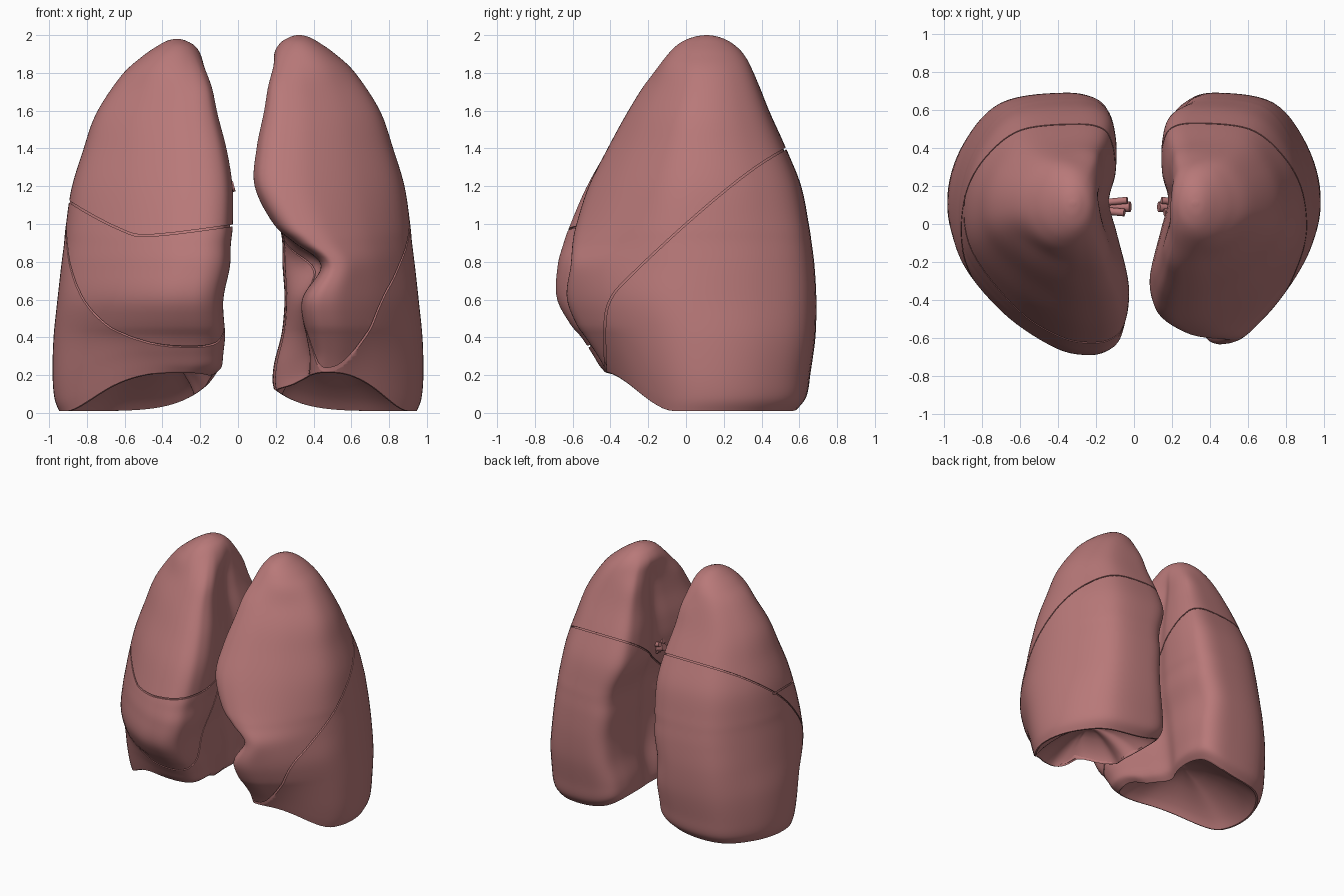
import bpy, bmesh, math
from mathutils import Vector

if "Cube" in bpy.data.objects:
    bpy.data.objects.remove(bpy.data.objects["Cube"], do_unlink=True)

tissue = bpy.data.materials.new("lung_pink")
tissue.use_nodes = True
tissue.diffuse_color = (0.48, 0.19, 0.19, 1)
shader = next(n for n in tissue.node_tree.nodes if n.type == "BSDF_PRINCIPLED")
shader.inputs["Base Color"].default_value = tissue.diffuse_color
shader.inputs["Roughness"].default_value = 0.6


def step(a, b, x):
    t = min(1, max(0, (x - a) / (b - a)))
    return t * t * (3 - 2 * t)


def spline(pts, n, closed=False):
    """Catmull-Rom through tuples, n samples per span."""
    c, out = len(pts), []
    pick = (lambda i: pts[i % c]) if closed else (lambda i: pts[min(c - 1, max(0, i))])
    for i in range(c if closed else c - 1):
        q = [pick(i + k) for k in (-1, 0, 1, 2)]
        for j in range(n):
            t = j / n
            out.append(tuple(
                0.5 * (2 * b + (d - a) * t + (2 * a - 5 * b + 4 * d - e) * t * t
                       + (3 * b - a - 3 * d + e) * t ** 3)
                for a, b, d, e in zip(*q)))
    return out if closed else out + [pts[-1]]


def make_object(name, bm):
    bmesh.ops.recalc_face_normals(bm, faces=bm.faces[:])
    mesh = bpy.data.meshes.new(name)
    bm.to_mesh(mesh)
    bm.free()
    mesh.materials.append(tissue)
    ob = bpy.data.objects.new(name, mesh)
    bpy.context.collection.objects.link(ob)
    return ob


def activate(ob):
    bpy.ops.object.select_all(action="DESELECT")
    ob.select_set(True)
    bpy.context.view_layer.objects.active = ob


# Horizontal outline: (medial to lateral, front to back), both 0..1
OUTLINE = spline([(.2, 0), (.08, .02), (.02, .08), (0, .2), (.07, .42), (.12, .57), (.08, .7),
                  (.08, .86), (.14, .97), (.33, 1), (.7, .96), (.91, .79), (1, .57),
                  (.95, .36), (.7, .16), (.4, .03)], 7, True)

# Height, lateral edge, back edge
SHARED = [(0, .945, .59), (.07, .97, .64), (.2, .98, .66), (.4, .975, .685), (.6, .955, .69),
          (.78, .935, .68), (.9, .92, .665), (1, .91, .65), (1.2, .88, .61), (1.4, .82, .53),
          (1.6, .75, .44), (1.8, .62, .36), (1.9, .515, .305), (1.96, .43, .24),
          (1.99, .375, .175), (2, .335, .12)]
# Medial edge, front edge, notch depth (per side, lower part)
RIGHT = [(.13, -.43, 0), (.09, -.46, 0), (.08, -.5, 0), (.07, -.57, 0), (.08, -.68, 0),
         (.045, -.68, 0), (.04, -.65, 0), (.03, -.615, 0), (.03, -.53, 0), (.06, -.42, 0),
         (.11, -.305, 0), (.15, -.18, 0)]
LEFT = [(.13, -.42, .25), (.12, -.44, .26), (.13, -.48, .25), (.17, -.55, .19), (.19, -.63, .15),
        (.18, -.61, .26), (.18, -.6, .12), (.16, -.58, .03), (.09, -.515, 0), (.1, -.415, 0),
        (.14, -.305, 0), (.17, -.18, 0)]
APEX = [(.185, -.1, 0), (.225, -.03, 0), (.275, .04, 0), (.31, .1, 0)]


def base_height(u, y):
    return 0.01 + 0.21 * step(-.06, -.45, y) + 0.17 * (1 - u) ** 5 * step(-.42, -.1, y)


def lung(name, side, rows, height):
    bm = bmesh.new()
    levels = spline([a + b for a, b in zip(SHARED, rows + APEX)], 6)
    rings = []
    for z, outer, back, inner, front, notch in levels:
        ring = []
        round_off = step(1.7, 1.99, z)
        for u, v in OUTLINE:
            ang = math.atan2(v - .5, u - .5)
            u += (.5 + .5 * math.cos(ang) - u) * round_off
            v += (.5 + .5 * math.sin(ang) - v) * round_off
            x = inner + u * (outer - inner) + notch * max(0, 1 - u) ** 1.5 * step(.48, .2, v)
            y = front + v * (back - front)
            low = base_height(u, y)
            h = z if z > .45 else low + z / .45 * (.45 - low)
            ring.append(Vector((side * x, y, h * height)))
        rings.append(ring)
    # Hollow underside, drawn in towards a raised centre
    rim = rings[0]
    mid = sum(rim, Vector((0, 0, 0))) / len(rim)
    under = []
    for s in (.08, .3, .5, .7, .85, .93, .975):
        ring = []
        for p in rim:
            q = mid.lerp(p, s)
            q.z += .2 * (1 - s * s) - .012 * step(.9, .97, s)
            ring.append(q)
        under.append(ring)
    grid = [[bm.verts.new(p) for p in ring] for ring in under + rings]
    n = len(OUTLINE)
    for a, b in zip(grid, grid[1:]):
        for i in range(n):
            bm.faces.new((a[i], a[(i + 1) % n], b[(i + 1) % n], b[i]))
    for ring in (grid[0], grid[-1]):
        bm.faces.new(ring)
    return make_object(name, bm)


def sheet(points, ends):
    """Thin bent slab: each point gives a pair of end positions."""
    bm = bmesh.new()
    half = .005
    loops = []
    for i, p in enumerate(points):
        a, b = points[max(0, i - 1)], points[min(len(points) - 1, i + 1)]
        t = Vector((b[0] - a[0], b[1] - a[1])).normalized()
        nrm = Vector((-t.y, t.x)) * half
        loops.append([bm.verts.new(ends(p[0] + k * nrm.x, p[1] + k * nrm.y, e))
                      for k, e in ((1, 0), (1, 1), (-1, 1), (-1, 0))])
    for a, b in zip(loops, loops[1:]):
        for i in range(4):
            bm.faces.new((a[i], a[(i + 1) % 4], b[(i + 1) % 4], b[i]))
    bm.faces.new(loops[0])
    bm.faces.new(loops[-1])
    return make_object("fissure_cutter", bm)


def cut(ob, cutter):
    mod = ob.modifiers.new("fissure", "BOOLEAN")
    mod.operation, mod.solver, mod.object = "DIFFERENCE", "EXACT", cutter
    activate(ob)
    bpy.ops.object.modifier_apply(modifier=mod.name)
    bpy.data.objects.remove(cutter, do_unlink=True)


def smooth(ob):
    activate(ob)
    bpy.ops.object.shade_smooth_by_angle(angle=math.radians(40))


def add_core(ob, name):
    """Slightly shrunken copy that forms the floor of the fissures."""
    core = ob.copy()
    core.data = ob.data.copy()
    core.name = name
    bpy.context.collection.objects.link(core)
    normals = [v.normal.copy() for v in core.data.vertices]
    for v, nrm in zip(core.data.vertices, normals):
        v.co -= nrm * .014
    smooth(core)


right = lung("right_lung", -1, RIGHT, .99)
left = lung("left_lung", 1, LEFT, 1)
add_core(right, "right_lung_core")
add_core(left, "left_lung_core")

# Oblique fissures, drawn in side profile (y, z) and run across each lung
upper = [(.85, 1.56), (.53, 1.4), (.3, 1.25), (0, 1)]
across = lambda side: lambda y, z, e: (side * (-.05 + 1.15 * e), y, z)
cut(left, sheet(spline(upper + [(-.3, .72), (-.4, .6), (-.43, .45), (-.42, .1)], 4), across(1)))
cut(right, sheet(spline(upper + [(-.3, .64), (-.45, .4), (-.58, .34), (-.8, .36)], 4), across(-1)))
# Horizontal fissure of the right lung (x, z), stopping at the oblique one
cut(right, sheet(spline([(-1, 1.22), (-.88, 1.11), (-.62, .97), (-.45, .94), (.03, 1)], 4),
                 lambda x, z, e: (x, (z - .99) * 1.2 if e else -.9, z)))
smooth(right)
smooth(left)

# Airway and vessel stubs at the root of each lung
for label, side, x0, x1 in (("right", -1, .25, .02), ("left", 1, .32, .13)):
    for i, (dy, dz, r) in enumerate(((0, 0, .028), (.035, .04, .018), (-.03, .035, .02), (.0, -.05, .016))):
        a = Vector((side * x0, .09 + dy * .4, 1.14 + dz))
        b = Vector((side * (x1 + .015 * i), .09 + dy, 1.2 + dz * .8))
        bpy.ops.mesh.primitive_cylinder_add(vertices=16, radius=r, depth=(b - a).length,
                                            location=(a + b) / 2)
        stub = bpy.context.object
        stub.name = f"{label}_root_stub_{i + 1}"
        stub.rotation_euler = (b - a).to_track_quat("Z", "Y").to_euler()
        stub.data.materials.append(tissue)
        smooth(stub)
